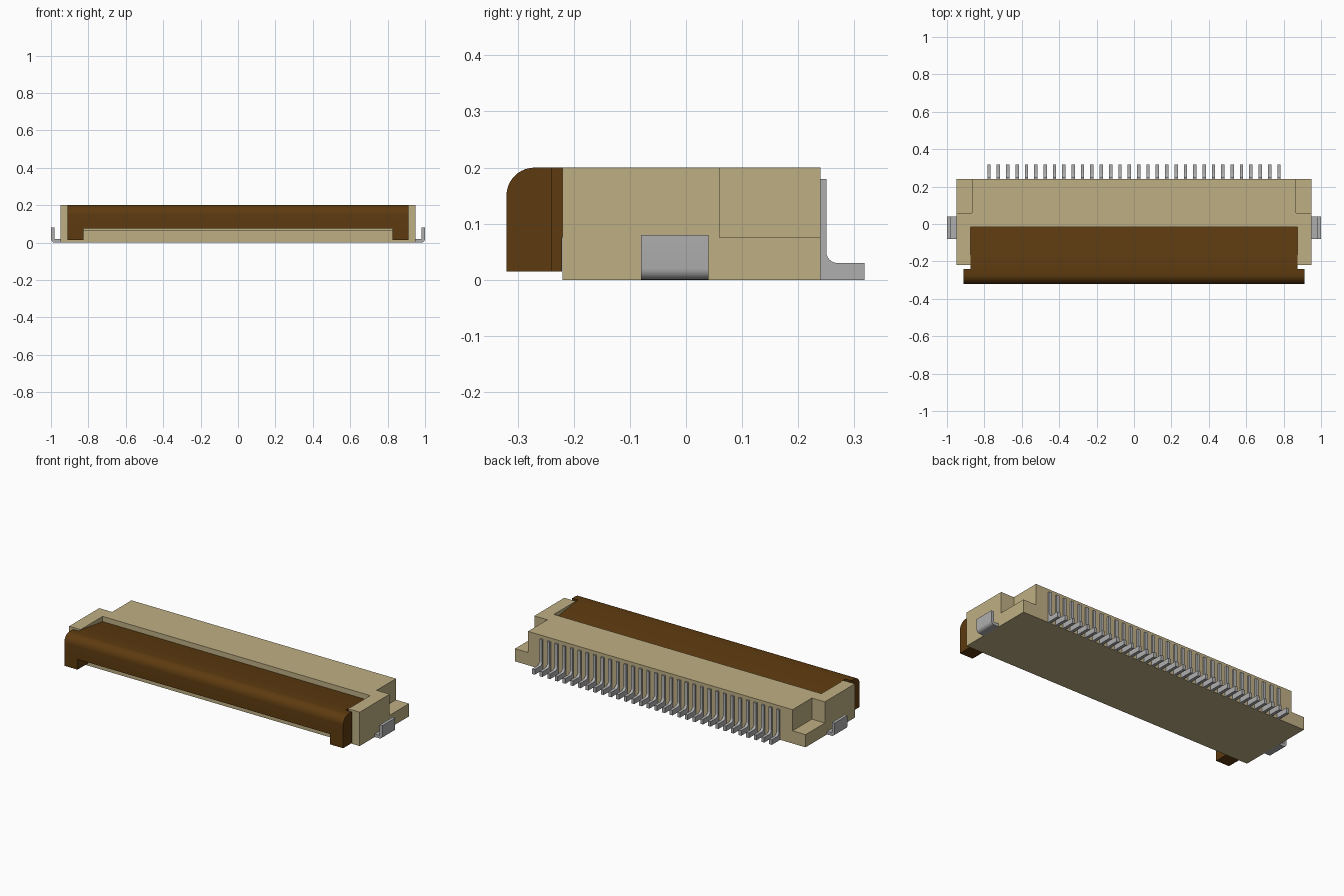
import bpy, bmesh
from math import sin, cos, pi, radians

cube = bpy.data.objects.get("Cube")
if cube:
    bpy.data.objects.remove(cube, do_unlink=True)


def material(name, rgb):
    m = bpy.data.materials.new(name)
    m.use_nodes = True
    m.diffuse_color = (*rgb, 1)
    m.node_tree.nodes["Principled BSDF"].inputs["Base Color"].default_value = (*rgb, 1)
    return m


BEIGE = material("beige plastic", (0.52, 0.43, 0.23))
BROWN = material("brown plastic", (0.11, 0.043, 0.005))
METAL = material("grey metal", (0.43, 0.43, 0.43))


def prism(name, points, start, end, mat, axis="x"):
    """Extrude a closed profile: (y, z) points along x, or (x, z) points along y."""
    place = (lambda p, t: (t, *p)) if axis == "x" else (lambda p, t: (p[0], t, p[1]))
    bm = bmesh.new()
    face = bm.faces.new([bm.verts.new(place(p, start)) for p in points])
    out = bmesh.ops.extrude_face_region(bm, geom=[face])
    step = place((0, 0), end - start)
    bmesh.ops.translate(bm, vec=step, verts=[g for g in out["geom"] if isinstance(g, bmesh.types.BMVert)])
    bmesh.ops.recalc_face_normals(bm, faces=bm.faces)
    mesh = bpy.data.meshes.new(name)
    bm.to_mesh(mesh)
    bm.free()
    mesh.materials.append(mat)
    obj = bpy.data.objects.new(name, mesh)
    bpy.context.collection.objects.link(obj)
    return obj


def box(name, x, y, z, mat):
    return prism(name, [(y[0], z[0]), (y[1], z[0]), (y[1], z[1]), (y[0], z[1])], *x, mat)


def activate(obj):
    bpy.ops.object.select_all(action="DESELECT")
    obj.select_set(True)
    bpy.context.view_layer.objects.active = obj


def combine(obj, other, operation):
    activate(obj)
    mod = obj.modifiers.new("bool", "BOOLEAN")
    mod.operation, mod.object, mod.solver = operation, other, "EXACT"
    bpy.ops.object.modifier_apply(modifier=mod.name)
    bpy.data.objects.remove(other, do_unlink=True)


def smooth(obj):
    activate(obj)
    bpy.ops.object.shade_smooth_by_angle(angle=radians(30))


def arc(cy, cz, r, a0, a1, n=10):
    angles = [radians(a0 + (a1 - a0) * i / n) for i in range(n + 1)]
    return [(cy + r * cos(a), cz + r * sin(a)) for a in angles]


# Housing with an open front recess and stepped rear corners
housing = box("housing", (-0.95, 0.95), (-0.22, 0.24), (0, 0.2), BEIGE)
combine(housing, box("recess", (-0.875, 0.875), (-0.3, -0.015), (0.065, 0.3), BEIGE), "DIFFERENCE")
for s in (-1, 1):
    corner = box("corner", sorted((s * 0.865, s * 1.1)), (0.06, 0.3), (0.075, 0.3), BEIGE)
    combine(housing, corner, "DIFFERENCE")

# Locking bar: rounded front, sloping plate into the recess, end legs
bar_profile = [(-0.24, 0.015), (-0.24, 0.2)] + arc(-0.27, 0.15, 0.05, 90, 180) + [(-0.32, 0.015)]
bar = prism("locking_bar", bar_profile, -0.912, 0.912, BROWN)
plate_profile = [(-0.26, 0.015), (-0.221, 0.015), (-0.221, 0.075), (-0.016, 0.075),
                 (-0.016, 0.17), (-0.22, 0.2), (-0.26, 0.2)]
combine(bar, prism("plate", plate_profile, -0.873, 0.873, BROWN), "UNION")
combine(bar, box("slot", (-0.825, 0.825), (-0.4, 0.1), (-0.1, 0.076), BROWN), "DIFFERENCE")
smooth(bar)

# Row of bent contact pins
pin_profile = [(0.24, 0), (0.318, 0), (0.318, 0.03)] + arc(0.27, 0.05, 0.02, 270, 180, 6) \
    + [(0.25, 0.18), (0.24, 0.18)]
pin = prism("contact_pin", pin_profile, -0.009, 0.009, METAL)
smooth(pin)
for i in range(32):
    p = pin if i == 0 else pin.copy()
    p.location.x = (i - 15.5) * 0.05
    if i:
        bpy.context.collection.objects.link(p)

# Bent solder tabs at the sides
for s, side in ((1, "left"), (-1, "right")):
    outline = [(0.95, 0)] + arc(0.98, 0.02, 0.02, 270, 360, 6) \
        + [(1, 0.08), (0.982, 0.08), (0.982, 0.018), (0.95, 0.018)]
    tab = prism(side + "_solder_tab", [(s * x, z) for x, z in outline], -0.08, 0.04, METAL, "y")
    smooth(tab)
